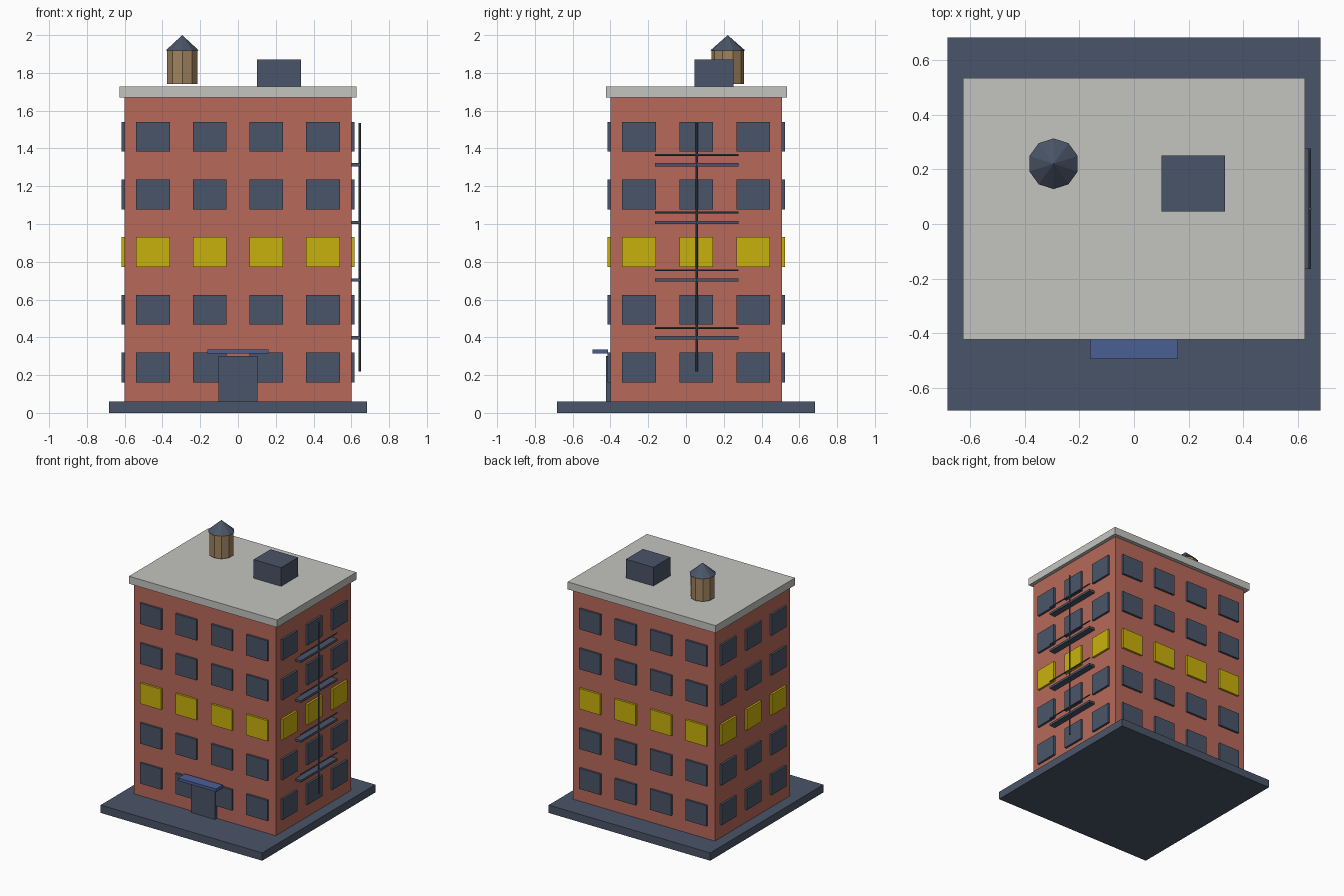
import bpy
import math

cube = bpy.data.objects.get("Cube")
if cube:
    bpy.data.objects.remove(cube, do_unlink=True)


def material(name, hex_code):
    def linear(c):
        return c / 12.92 if c <= 0.04045 else ((c + 0.055) / 1.055) ** 2.4
    rgb = [linear(int(hex_code[i:i + 2], 16) / 255) for i in (0, 2, 4)]
    mat = bpy.data.materials.new(name)
    mat.use_nodes = True
    mat.diffuse_color = (*rgb, 1)
    mat.node_tree.nodes["Principled BSDF"].inputs["Base Color"].default_value = (*rgb, 1)
    return mat


slate = material("slate", "4a5568")
brick = material("brick", "b8695a")
stone = material("pale stone", "c4c4c0")
yellow = material("lit yellow", "c9b10c")
blue = material("awning blue", "4a5f94")
wood = material("tank wood", "a0835f")


def finish(name, mat):
    obj = bpy.context.object
    obj.name = name
    obj.data.materials.append(mat)
    return obj


def box(name, mat, x, y, z):
    """Box given as (min, max) on each axis."""
    spans = (x, y, z)
    bpy.ops.mesh.primitive_cube_add(size=1, location=[(a + b) / 2 for a, b in spans])
    obj = finish(name, mat)
    obj.scale = [b - a for a, b in spans]
    bpy.ops.object.transform_apply(location=False, rotation=False, scale=True)
    return obj


def around(c, size):
    return (c - size / 2, c + size / 2)


def rod(name, mat, radius, length, location, rotation=(0, 0, 0)):
    bpy.ops.mesh.primitive_cylinder_add(vertices=8, radius=radius, depth=length,
                                        location=location, rotation=rotation)
    return finish(name, mat)


# Main masses
FRONT, BACK, SIDE = -0.4, 0.507, 0.6
MID = (FRONT + BACK) / 2
box("base_slab", slate, (-0.684, 0.684), (-0.684, 0.684), (0, 0.06))
box("brick_walls", brick, (-SIDE, SIDE), (FRONT, BACK), (0.06, 1.67))
box("roof_cornice", stone, (-0.627, 0.627), (-0.423, 0.536), (1.67, 1.727))

# Windows on all four walls; the middle floor is lit
DEPTH = 0.032
for floor in range(5):
    mat = yellow if floor == 2 else slate
    z = around(0.241 + 0.3053 * floor, 0.158)
    for wall, y in (("front", FRONT), ("back", BACK)):
        for x in (-0.45, -0.15, 0.15, 0.45):
            box(f"{wall}_window", mat, around(x, 0.178), around(y, DEPTH), z)
    for wall, x in (("left", SIDE), ("right", -SIDE)):
        for step in (-1, 0, 1):
            box(f"{wall}_window", mat, around(x, DEPTH),
                around(MID + 0.302 * step, 0.178), z)

# Entrance
box("front_door", slate, around(0, 0.205), (-0.424, FRONT), (0.06, 0.3))
box("door_awning", blue, around(0, 0.322), (-0.496, -0.412), (0.314, 0.336))

# Fire escape
for level in range(4):
    z = 0.398 + 0.3053 * level
    box("escape_platform", slate, (0.6, 0.648), around(MID + 0.003, 0.442), around(z, 0.017))
    rod("escape_rail", slate, 0.005, 0.442, (0.645, MID + 0.003, z + 0.052),
        (math.pi / 2, 0, 0))
rod("escape_pole", slate, 0.006, 1.315, (0.645, MID + 0.003, 0.877))

# Rooftop shed and water tank
box("roof_shed", slate, (0.1, 0.333), (0.046, 0.251), (1.727, 1.87))
TANK = (-0.295, 0.221)
bpy.ops.mesh.primitive_cylinder_add(vertices=10, radius=0.086, depth=0.176,
                                    location=(*TANK, 1.83))
finish("tank_barrel", wood)
bpy.ops.mesh.primitive_cone_add(vertices=10, radius1=0.093, radius2=0, depth=0.082,
                                location=(*TANK, 1.959))
finish("tank_roof", slate)
